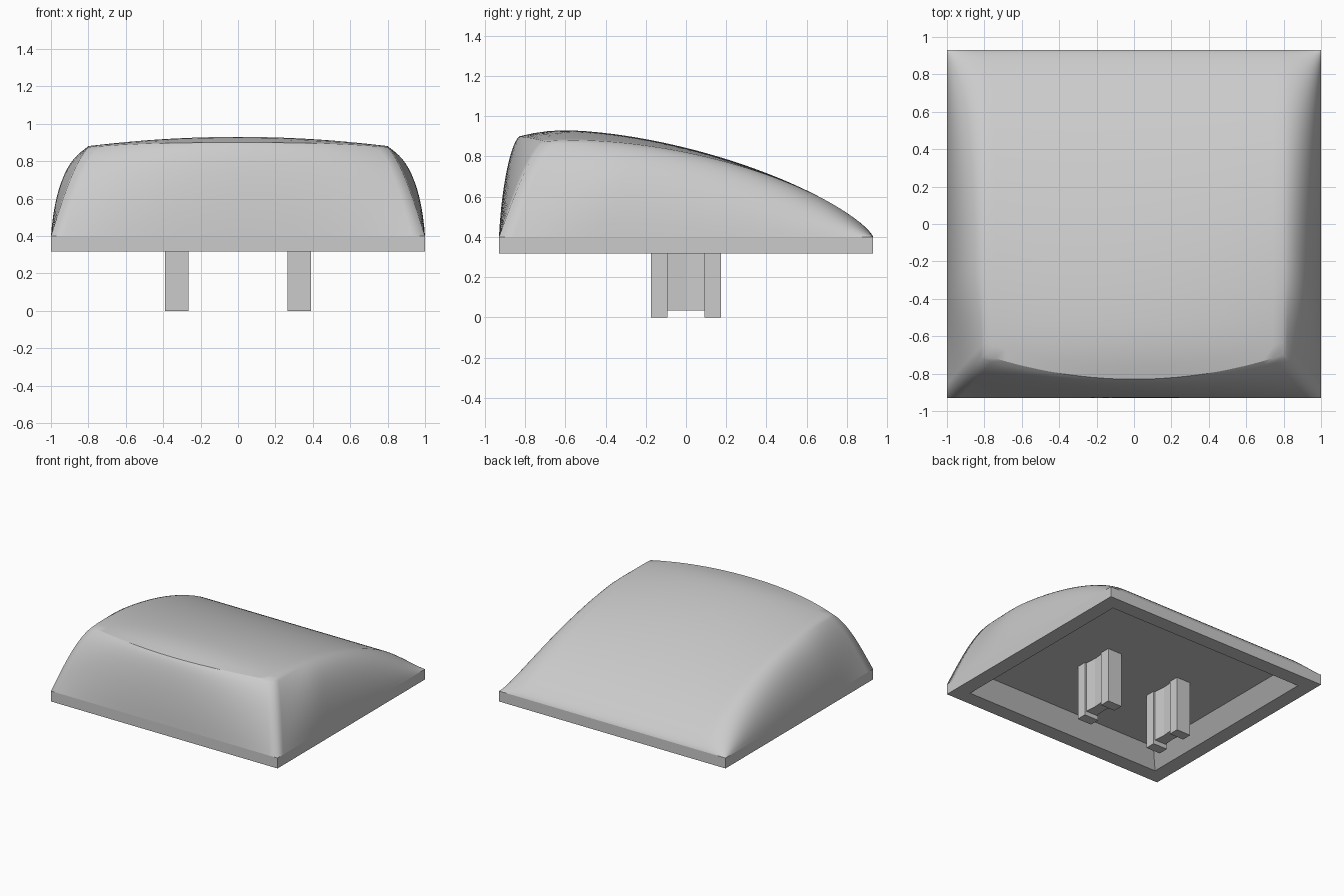
import bpy, bmesh

cube = bpy.data.objects.get("Cube")
if cube:
    bpy.data.objects.remove(cube)

# One plain grey plastic
grey = bpy.data.materials.new("grey_plastic")
grey.use_nodes = True
GREY = (0.6, 0.6, 0.6, 1)
grey.diffuse_color = GREY
grey.node_tree.nodes["Principled BSDF"].inputs["Base Color"].default_value = GREY

HALF_Y, BASE, RIM, CEILING = 0.93, 0.317, 0.40, 0.44
RIDGE, CORNER_Y = 0.8, -0.70
SIDE_STEPS, MID_STEPS, ROWS = 14, 28, 40


def finish(name, bm):
    mesh = bpy.data.meshes.new(name)
    bm.to_mesh(mesh)
    bm.free()
    mesh.materials.append(grey)
    obj = bpy.data.objects.new(name, mesh)
    bpy.context.collection.objects.link(obj)
    return obj


def bezier(t, a, b, c, d):
    u = 1 - t
    return u**3 * a + 3 * u * u * t * b + 3 * u * t * t * c + t**3 * d


def height(y):
    """Rise of the centre line above the rim."""
    d = y + 0.6
    if d < 0:
        return 0.53 * (1 - 1.08 * d * d)
    return 0.53 * max(0, 1 - (d / (HALF_Y + 0.6)) ** 1.65) ** 0.75


def crown_drop(y):
    """Fall from centre to ridge, fading out towards the back."""
    return 0.094 * min(1, max(0, 1 - (y + 0.6) / 1.3))


def crest_y(x):
    return -0.83 + 0.13 * (x / RIDGE) ** 2


def side(t, bulge):
    """x, y and height share down the shoulder, from pinched to round."""
    def mix(a, b):
        return a + (b - a) * bulge
    return (bezier(t, RIDGE, mix(0.88, 0.9), mix(0.94, 0.98), 1),
            bezier(t, CORNER_Y, mix(-0.79, -0.80), mix(-0.86, -0.90), -HALF_Y),
            bezier(t, 1, mix(0.84, 0.94), mix(0.44, 0.585), 0))


def grid(bm, rows, flip):
    verts = [[bm.verts.new(p) for p in row] for row in rows]
    for a, b in zip(verts, verts[1:]):
        for j in range(len(a) - 1):
            quad = [a[j], a[j + 1], b[j + 1], b[j]]
            bm.faces.new(quad[::-1] if flip else quad).smooth = True


# Crown and shoulders, pinched at the front corners and rounder behind
steps = [i / SIDE_STEPS for i in range(SIDE_STEPS + 1)]
crown_x = [RIDGE * (2 * i / MID_STEPS - 1) for i in range(MID_STEPS + 1)]
top_rows = []
for i in range(ROWS + 1):
    s = 1 - (1 - i / ROWS) ** 1.6
    k = min(1, s / 0.3)
    bulge = k * k * (3 - 2 * k)
    crown, shoulder = [], []
    for x in crown_x:
        y = crest_y(x) + (HALF_Y - crest_y(x)) * s
        crown.append((x, y, RIM + height(y) * (1 - crown_drop(y) * (x / RIDGE) ** 2)))
    for t in steps[1:]:
        start = side(t, 0)[1]
        x, _, share = side(t, bulge)
        y = start + (HALF_Y - start) * s
        shoulder.append((x, y, RIM + height(y) * (1 - crown_drop(y)) * share))
    mirrored = [(-x, y, z) for x, y, z in reversed(shoulder)]
    top_rows.append(mirrored + crown + shoulder)

# Front face, fanning out from the curved crest to the base corners
front_rows = []
for t in steps:
    row = []
    for u in crown_x:
        k = (u / RIDGE) ** 2
        sx, sy, share = side(t, 1 - k)
        y = crest_y(u)
        drop = (sy - CORNER_Y) / (-HALF_Y - CORNER_Y)
        rise = height(y) * (1 - crown_drop(y) * k)
        row.append((u * sx / RIDGE, y + (-HALF_Y - y) * drop,
                    RIM + rise * share * height(sy) / height(CORNER_Y)))
    front_rows.append(row)

bm = bmesh.new()
grid(bm, top_rows, False)
grid(bm, front_rows, True)
bmesh.ops.remove_doubles(bm, verts=bm.verts, dist=0.0005)
# Crisp crest that softens towards the corners
for e in bm.edges:
    if all(abs(v.co.x) < 0.75 and v.co.z > 0.8
           and abs(v.co.y - crest_y(v.co.x)) < 0.001 for v in e.verts):
        e.smooth = False
# Straight skirt drawn down from the rim
rim_edges = [e for e in bm.edges if e.is_boundary]
skirt = bmesh.ops.extrude_edge_only(bm, edges=rim_edges)["geom"]
for g in skirt:
    if isinstance(g, bmesh.types.BMVert):
        g.co.z = BASE
    elif isinstance(g, bmesh.types.BMFace):
        g.smooth = False
bmesh.ops.recalc_face_normals(bm, faces=bm.faces)
finish("cap_shell", bm)

# Bottom rim and tapered hollow
bm = bmesh.new()
loops = []
for inset, z in ((0, BASE), (0.12, BASE), (0.22, CEILING)):
    w, d = 1 - inset, HALF_Y - inset
    loops.append([bm.verts.new((sx * w, sy * d, z))
                  for sx, sy in ((-1, -1), (1, -1), (1, 1), (-1, 1))])
for a, b in zip(loops, loops[1:]):
    for j in range(4):
        k = (j + 1) % 4
        bm.faces.new((a[j], b[j], b[k], a[k]))
bm.faces.new(loops[-1][::-1])
finish("underside", bm)


def prism(bm, outline, z0, z1):
    face = bm.faces.new([bm.verts.new((x, y, z0)) for x, y in outline])
    out = bmesh.ops.extrude_face_region(bm, geom=[face])["geom"]
    for v in out:
        if isinstance(v, bmesh.types.BMVert):
            v.co.z = z1


# Two mounting stems: end posts joined by a slightly waisted web
for name, cx in (("left_stem", 0.327), ("right_stem", -0.327)):
    bm = bmesh.new()
    for y0, y1 in ((-0.173, -0.092), (0.092, 0.173)):
        prism(bm, [(cx - 0.063, y0), (cx + 0.063, y0),
                   (cx + 0.063, y1), (cx - 0.063, y1)], 0, CEILING)
    web = [(-0.05, -0.092), (0.05, -0.092), (0.043, 0),
           (0.05, 0.092), (-0.05, 0.092), (-0.043, 0)]
    prism(bm, [(cx + x, y) for x, y in web], 0.035, CEILING)
    bmesh.ops.recalc_face_normals(bm, faces=bm.faces)
    finish(name, bm)
